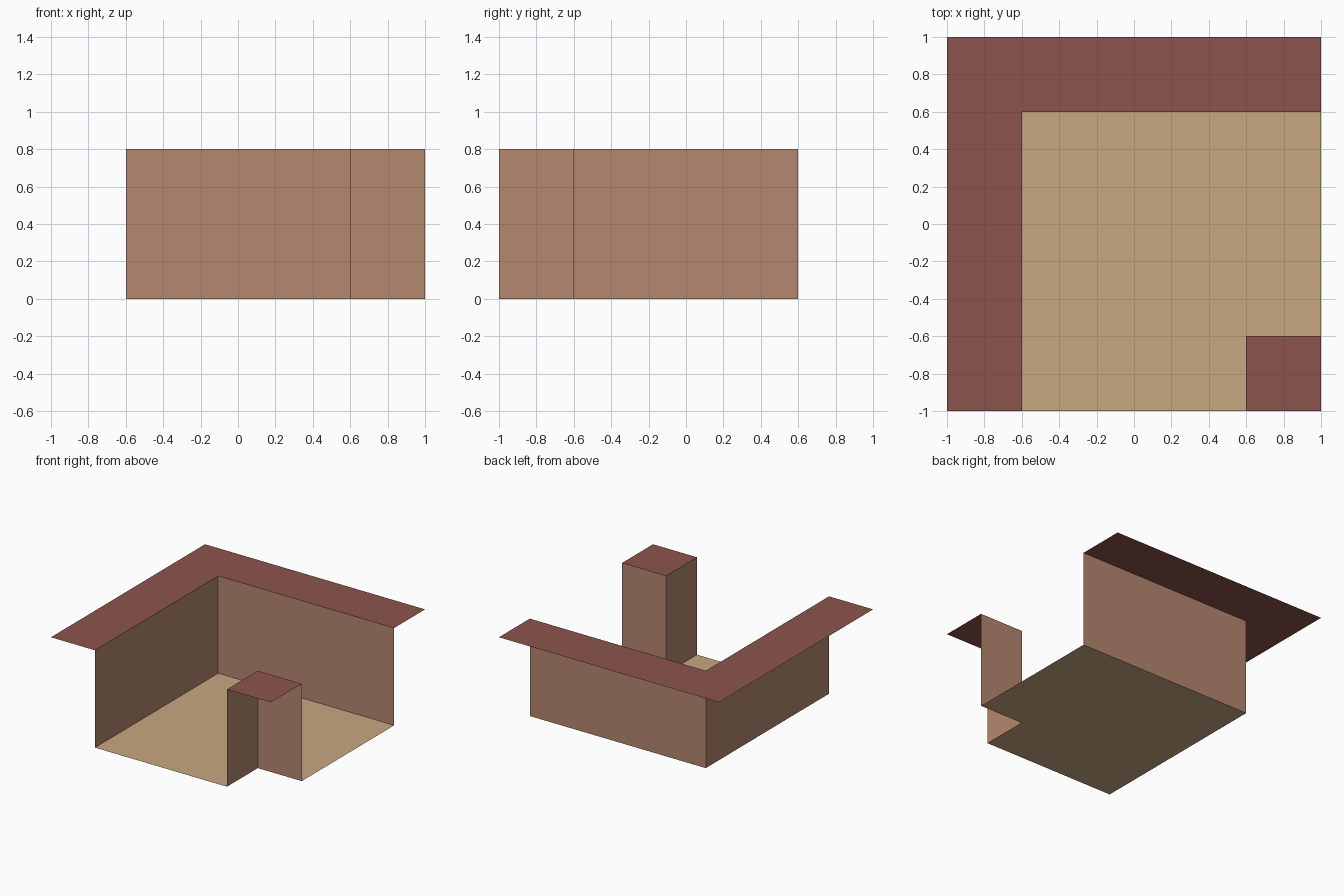
import bpy

if "Cube" in bpy.data.objects:
    bpy.data.objects.remove(bpy.data.objects["Cube"])

H = 0.8   # wall height
E = 1.0   # outer edge of the tile
I = 0.6   # inner edge of walls and corner post


def material(name, rgb):
    """Flat material from 0-255 sRGB values."""
    def lin(c):
        c /= 255
        return c / 12.92 if c <= 0.04045 else ((c + 0.055) / 1.055) ** 2.4
    m = bpy.data.materials.new(name)
    m.diffuse_color = (*[lin(c) for c in rgb], 1)
    m.use_nodes = True
    m.node_tree.nodes["Principled BSDF"].inputs["Base Color"].default_value = m.diffuse_color
    return m


def add_object(name, verts, faces, mat):
    mesh = bpy.data.meshes.new(name)
    mesh.from_pydata(verts, [], faces)
    mesh.materials.append(mat)
    mesh.update()
    obj = bpy.data.objects.new(name, mesh)
    bpy.context.collection.objects.link(obj)
    return obj


def flat(name, outline, z, mat):
    """Upward-facing sheet from a counter-clockwise outline."""
    return add_object(name, [(x, y, z) for x, y in outline],
                      [range(len(outline))], mat)


def wall(name, path, mat):
    """Open vertical sheet along a path, facing the path's right side."""
    n = len(path)
    verts = [(x, y, z) for z in (0, H) for x, y in path]
    faces = [(i, i + 1, i + 1 + n, i + n) for i in range(n - 1)]
    return add_object(name, verts, faces, mat)


tan = material("tan_floor", (200, 168, 130))
clay = material("clay_wall", (181, 136, 112))
red = material("dark_red_top", (140, 84, 77))

# Floor, notched around the corner post
flat("floor", [(-I, -E), (I, -E), (I, -I), (E, -I), (E, I), (-I, I)], 0, tan)

# Wall faces around the room, and the two inner faces of the corner post
wall("room_walls", [(-I, -E), (-I, I), (E, I)], clay)
wall("corner_post_walls", [(E, -I), (I, -I), (I, -E)], clay)

# Top caps: L-shaped ledge and post top
flat("wall_top", [(-E, -E), (-I, -E), (-I, I), (E, I), (E, E), (-E, E)], H, red)
flat("corner_post_top", [(I, -E), (E, -E), (E, -I), (I, -I)], H, red)
